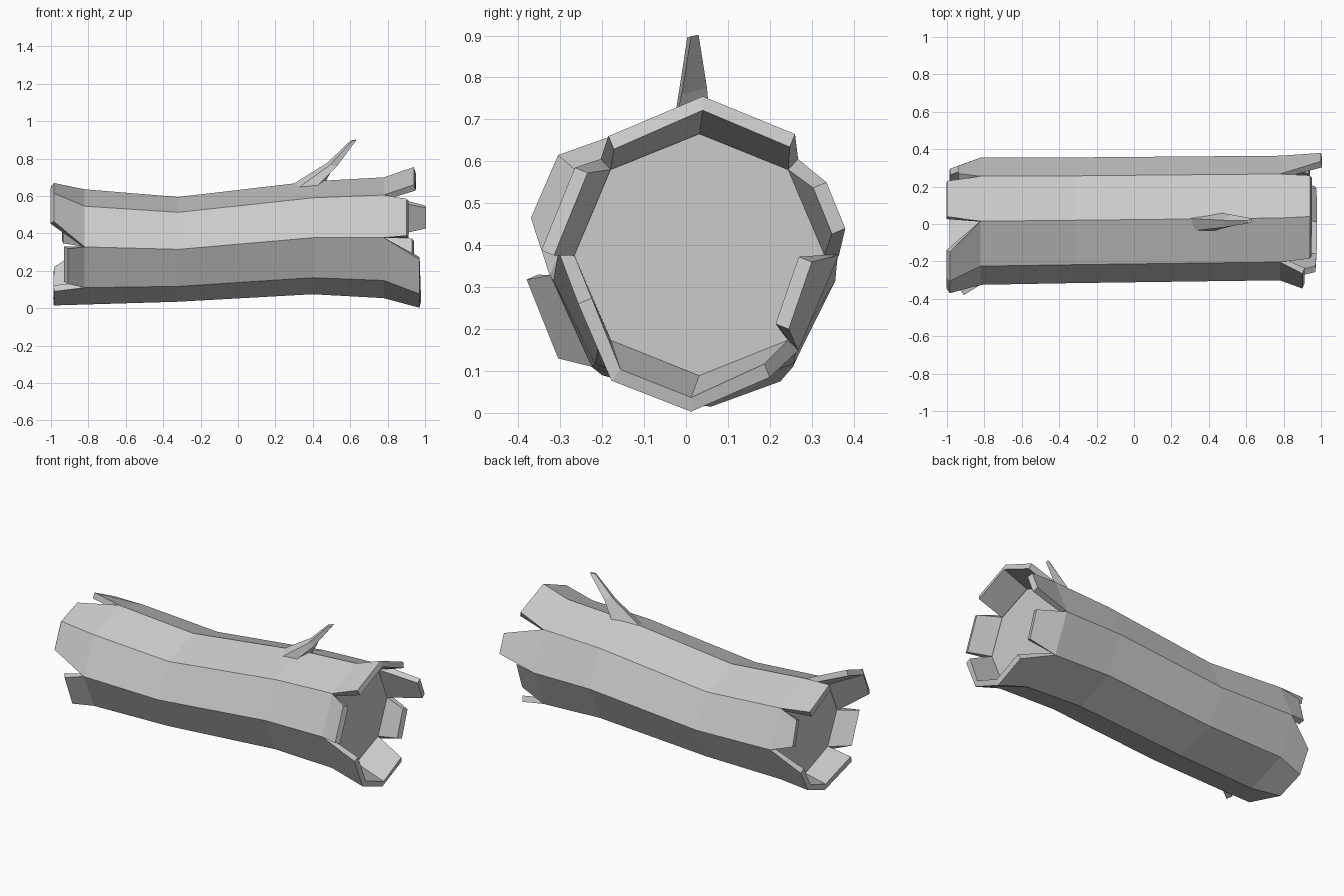
import bpy, bmesh, math

if "Cube" in bpy.data.objects:
    bpy.data.objects.remove(bpy.data.objects["Cube"])

# Octagonal log rings: x, centre y, centre z, y radius, z radius
RINGS = [(-0.82, 0.015, 0.328, 0.34, 0.308),
         (-0.32, 0.020, 0.315, 0.336, 0.280),
         (0.40, 0.028, 0.377, 0.334, 0.302),
         (0.78, 0.032, 0.377, 0.333, 0.323)]

# Splinter tips per side: tip x, then (y, z) of both corners, starting at top going back
LEFT = [(-1.0, (0.04, 0.655), (0.23, 0.56)),
        (-0.94, (0.27, 0.51), (0.31, 0.36)),
        (-0.985, (0.295, 0.205), (0.225, 0.075)),
        (-0.985, (0.225, 0.075), (0.06, 0.015)),
        (-0.985, (0.06, 0.015), (-0.20, 0.09)),
        (-0.91, (-0.305, 0.13), (-0.38, 0.318)),
        (-0.985, (-0.37, 0.465), (-0.305, 0.615)),
        (-0.985, (-0.305, 0.615), (-0.15, 0.67))]
RIGHT = [(0.94, (0.04, 0.755), (0.26, 0.665)),
         (1.0, (0.335, 0.55), (0.38, 0.44)),
         (0.94, (0.30, 0.36), (0.245, 0.20)),
         (0.97, (0.20, 0.085), (0.012, 0.003)),
         (0.97, (0.012, 0.003), (-0.178, 0.077)),
         (0.97, (-0.178, 0.077), (-0.257, 0.26)),
         (0.90, (-0.345, 0.388), (-0.265, 0.585)),
         (0.94, (-0.185, 0.66), (0.04, 0.755))]


def ring_points(ring, inset=0.0):
    x, cy, cz, ry, rz = ring
    return [(x, cy + (ry - inset) * math.sin(k * math.pi / 4),
             cz + (rz - inset) * math.cos(k * math.pi / 4)) for k in range(8)]


def finish(bm, name):
    bmesh.ops.remove_doubles(bm, verts=bm.verts, dist=1e-4)
    mesh = bpy.data.meshes.new(name)
    bm.to_mesh(mesh)
    bm.free()
    obj = bpy.data.objects.new(name, mesh)
    bpy.context.collection.objects.link(obj)
    return obj


# Bark shell with splintered ends
bm = bmesh.new()
rows = [[bm.verts.new(p) for p in ring_points(r)] for r in RINGS]
for a, b in zip(rows, rows[1:]):
    for k in range(8):
        n = (k + 1) % 8
        bm.faces.new((a[k], b[k], b[n], a[n]))
for k in range(8):
    n = (k + 1) % 8
    x, p, q = LEFT[k]
    p, q = bm.verts.new((x, *p)), bm.verts.new((x, *q))
    bm.faces.new((p, rows[0][k], rows[0][n], q))
    x, p, q = RIGHT[k]
    p, q = bm.verts.new((x, *p)), bm.verts.new((x, *q))
    bm.faces.new((rows[-1][k], p, q, rows[-1][n]))
shell = finish(bm, "bark_shell")
solid = shell.modifiers.new("thickness", 'SOLIDIFY')
solid.thickness = 0.035
solid.offset = -1

# Flat wood core discs closing both ends
for name, ring, flip in (("left_core", RINGS[0], False), ("right_core", RINGS[-1], True)):
    bm = bmesh.new()
    pts = ring_points(ring, 0.02)
    bm.faces.new([bm.verts.new(p) for p in (pts[::-1] if flip else pts)])
    bm.normal_update()
    if (bm.faces[:][0].normal.x > 0) != flip:
        bmesh.ops.reverse_faces(bm, faces=bm.faces[:])
    finish(bm, name)

# Broken branch: four-sided sections from base to tip
sections = [[(0.28, 0.03, 0.655), (0.29, -0.04, 0.62), (0.41, -0.04, 0.64), (0.46, 0.06, 0.66)],
            [(0.48, 0.02, 0.78), (0.49, -0.017, 0.765), (0.53, -0.01, 0.76), (0.52, 0.05, 0.775)],
            [(0.602, 0.018, 0.897), (0.61, 0.003, 0.895), (0.632, 0.012, 0.898), (0.632, 0.03, 0.902)]]
bm = bmesh.new()
rows = [[bm.verts.new(p) for p in s] for s in sections]
for a, b in zip(rows, rows[1:]):
    for k in range(4):
        n = (k + 1) % 4
        bm.faces.new((a[k], a[n], b[n], b[k]))
bm.faces.new(rows[0][::-1])
bm.faces.new(rows[-1])
bmesh.ops.recalc_face_normals(bm, faces=bm.faces[:])
finish(bm, "branch")
